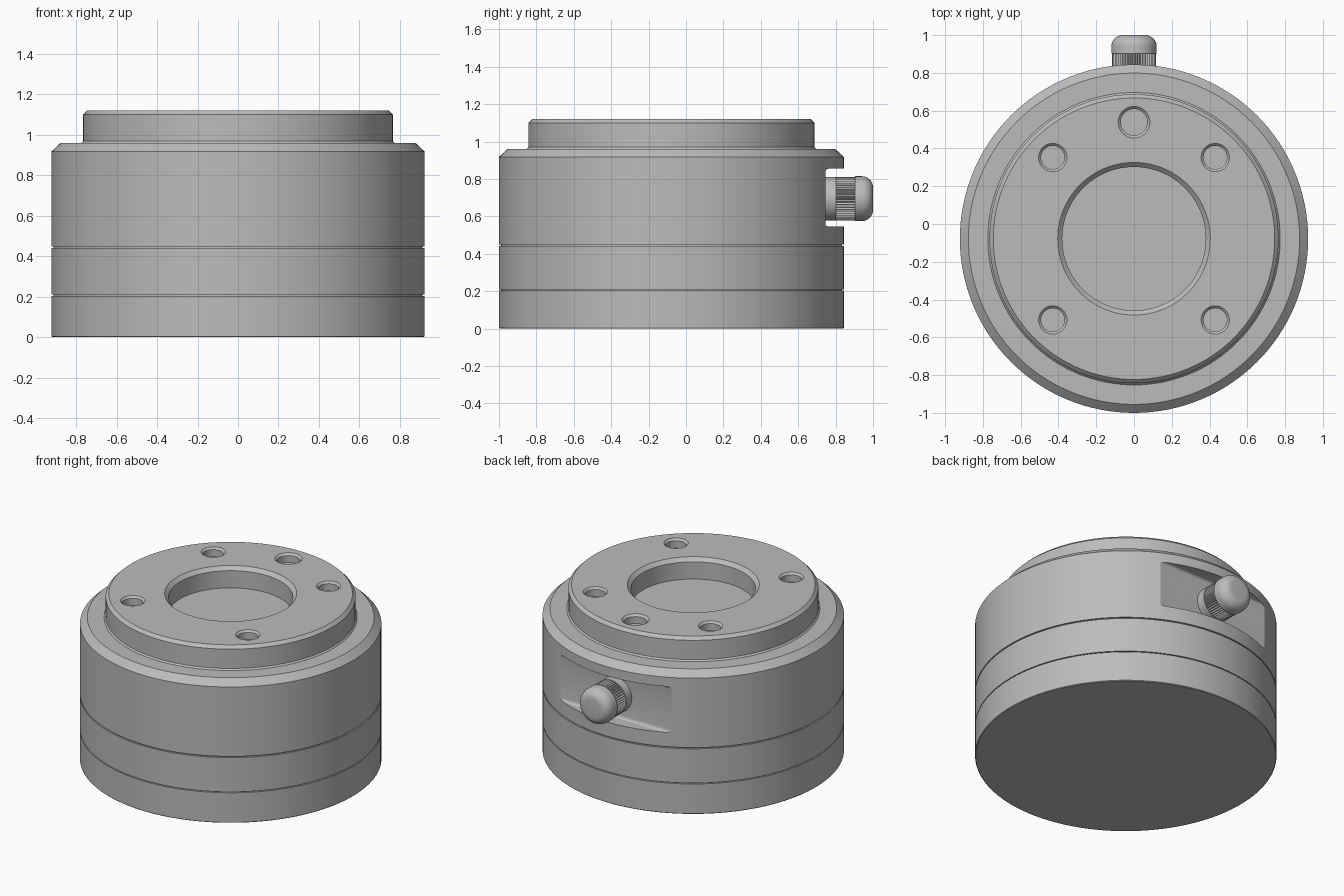
import bpy, bmesh, math
from mathutils import Matrix

cube = bpy.data.objects.get("Cube")
if cube:
    bpy.data.objects.remove(cube, do_unlink=True)

CY = -0.078      # housing axis offset in y
R = 0.922        # housing radius
TOP = 1.12       # flange top height
SEGMENTS = 128

grey = bpy.data.materials.new("machined grey")
grey.use_nodes = True
colour = (0.5, 0.5, 0.5, 1)
grey.diffuse_color = colour
grey.node_tree.nodes["Principled BSDF"].inputs["Base Color"].default_value = colour


def finish(name, bm):
    bmesh.ops.recalc_face_normals(bm, faces=bm.faces)
    mesh = bpy.data.meshes.new(name)
    bm.to_mesh(mesh)
    bm.free()
    mesh.materials.append(grey)
    obj = bpy.data.objects.new(name, mesh)
    bpy.context.collection.objects.link(obj)
    return obj


def activate(obj):
    bpy.ops.object.select_all(action="DESELECT")
    obj.select_set(True)
    bpy.context.view_layer.objects.active = obj


def smooth(obj):
    activate(obj)
    bpy.ops.object.shade_smooth_by_angle(angle=math.radians(25))


def lathe(name, profile, matrix, segments=SEGMENTS, teeth=()):
    """Closed solid of revolution; rings listed in teeth alternate in radius."""
    bm = bmesh.new()
    rings = []
    for level, (r, z) in enumerate(profile):
        ring = []
        for i in range(segments):
            a = math.tau * i / segments
            rad = r - (0.008 if level in teeth and i % 2 else 0)
            ring.append(bm.verts.new((rad * math.cos(a), rad * math.sin(a), z)))
        rings.append(ring)
    for low, high in zip(rings, rings[1:]):
        for i in range(segments):
            j = (i + 1) % segments
            bm.faces.new((low[i], low[j], high[j], high[i]))
    bm.faces.new(rings[0])
    bm.faces.new(rings[-1])
    bm.transform(matrix)
    return finish(name, bm)


def cut(target, cutter):
    mod = target.modifiers.new("cut", "BOOLEAN")
    mod.operation = "DIFFERENCE"
    mod.solver = "EXACT"
    mod.object = cutter
    activate(target)
    bpy.ops.object.modifier_apply(modifier=mod.name)
    bpy.data.objects.remove(cutter, do_unlink=True)


axis = Matrix.Translation((0, CY, 0))

# Stacked base rings, separated by fine grooves
base = lathe("base_ring", [(R - 0.004, 0), (R, 0.004), (R, 0.204)], axis)
middle = lathe("middle_ring", [(R - 0.01, 0.204), (R - 0.01, 0.21), (R, 0.21),
                               (R, 0.441)], axis)

# Upper housing with chamfered shoulder and raised mounting flange
housing = lathe("upper_housing", [
    (R - 0.01, 0.441), (R - 0.01, 0.449), (R, 0.449), (R, 0.918), (0.877, 0.96),
    (0.774, 0.96), (0.765, 0.97), (0.765, 1.1), (0.745, TOP)], axis)


# Chamfered recesses in the flange: central bore and five mounting holes
def recess(x, y, r, chamfer, depth):
    place = Matrix.Translation((x, y + CY, TOP))
    cutter = lathe("recess_cutter", [
        (r, -depth), (r, -chamfer), (r + chamfer, 0), (r + chamfer, 0.1)],
        place, 96 if r > 0.2 else 48)
    cut(housing, cutter)


recess(0, 0, 0.38, 0.024, 0.14)
recess(0, 0.617, 0.07, 0.014, 0.06)
for sx in (-1, 1):
    for sy in (-1, 1):
        recess(sx * 0.43, sy * 0.43, 0.062, 0.013, 0.06)

# Flat pocket milled across the back, with rounded inner edges
bm = bmesh.new()
bmesh.ops.create_cube(bm, size=1)
bm.transform(Matrix.Translation((0, 0.895, 0.7)) @ Matrix.Diagonal((1.4, 0.3, 0.31, 1)))
inner = [e for e in bm.edges if all(v.co.y < 0.8 for v in e.verts)
         and abs(e.verts[0].co.x - e.verts[1].co.x) > 1]
bmesh.ops.bevel(bm, geom=inner, offset=0.018, segments=4, profile=0.5, affect="EDGES")
cut(housing, finish("pocket_cutter", bm))

# Adjustment knob: plain collar, knurled band and rounded cap
knob_axis = Matrix.Translation((0, 0, 0.695)) @ Matrix.Rotation(-math.pi / 2, 4, "X")
collar = lathe("knob_collar", [(0.117, 0.735), (0.117, 0.803)], knob_axis, 64)
knurl = lathe("knob_knurl", [(0.117, 0.8), (0.117, 0.906)], knob_axis, 96, teeth=(0, 1))
cap_profile = [(0.12, 0.903)]
for k in range(9):
    a = math.pi / 2 * k / 8
    cap_profile.append((0.06 + 0.06 * math.cos(a), 0.94 + 0.06 * math.sin(a)))
cap = lathe("knob_cap", cap_profile, knob_axis, 64)

for part in (base, middle, housing, collar, knurl, cap):
    smooth(part)
bpy.ops.object.select_all(action="DESELECT")
